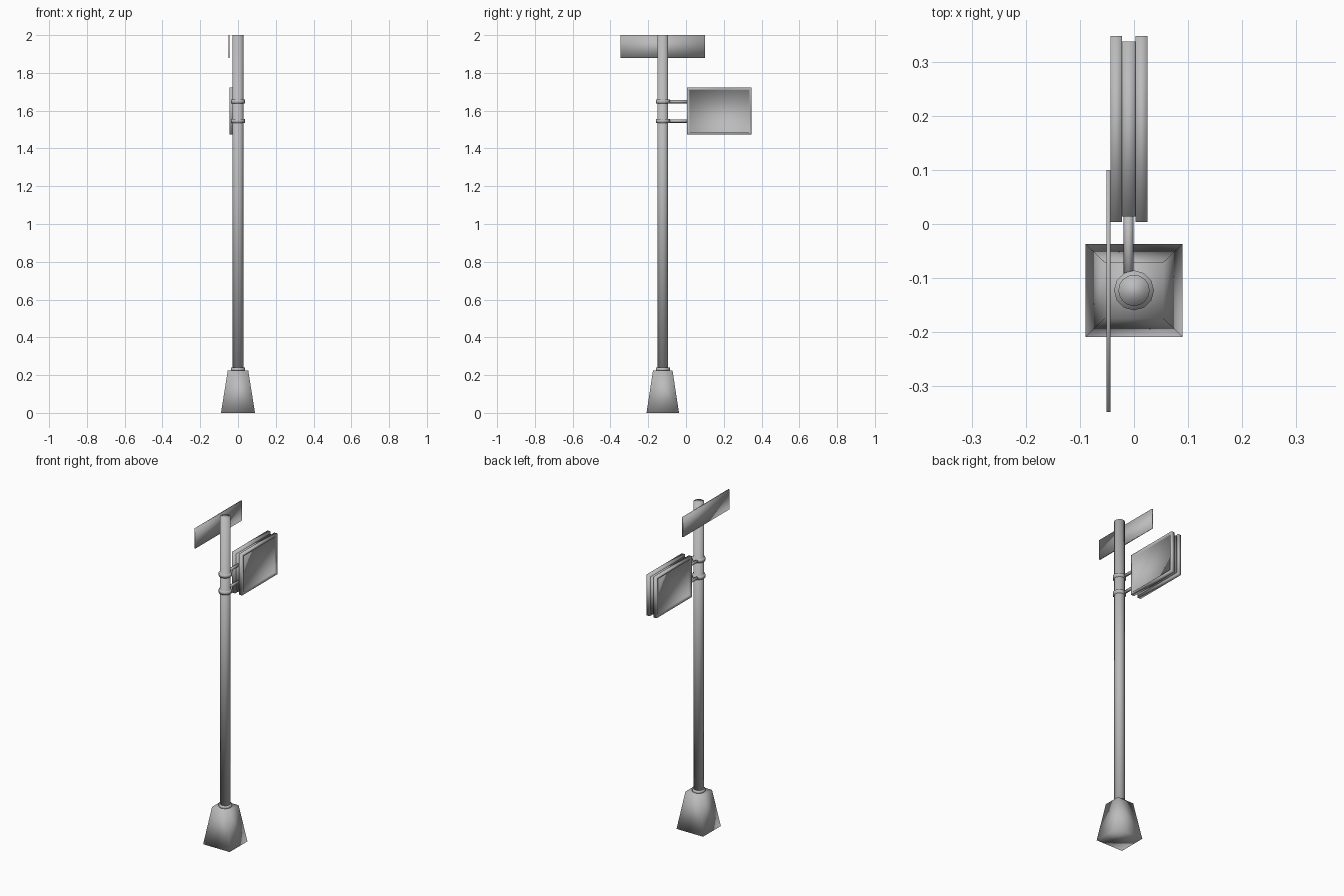
import bpy, bmesh
from mathutils import Matrix, Vector

cube = bpy.data.objects.get("Cube")
if cube:
    bpy.data.objects.remove(cube, do_unlink=True)

metal = bpy.data.materials.new("grey metal")
metal.use_nodes = True
GREY = (0.5, 0.5, 0.5, 1)
metal.diffuse_color = GREY
metal.node_tree.nodes["Principled BSDF"].inputs["Base Color"].default_value = GREY

POLE_Y = -0.123


def finish(name, bm):
    """Turn a bmesh into a smooth shaded grey object."""
    bmesh.ops.recalc_face_normals(bm, faces=bm.faces)
    for face in bm.faces:
        face.smooth = True
    mesh = bpy.data.meshes.new(name)
    bm.to_mesh(mesh)
    bm.free()
    mesh.materials.append(metal)
    obj = bpy.data.objects.new(name, mesh)
    bpy.context.collection.objects.link(obj)
    return obj


def box_mesh(low, high):
    low, high = Vector(low), Vector(high)
    bm = bmesh.new()
    matrix = Matrix.Translation((low + high) / 2) @ Matrix.Diagonal((*(high - low), 1))
    bmesh.ops.create_cube(bm, size=1, matrix=matrix)
    return bm


def tube(name, radius, start, end, sides):
    """Capped cylinder between two points."""
    start, end = Vector(start), Vector(end)
    axis = end - start
    turn = axis.to_track_quat('Z', 'Y').to_matrix().to_4x4()
    bm = bmesh.new()
    bmesh.ops.create_cone(bm, cap_ends=True, segments=sides, radius1=radius, radius2=radius,
                          depth=axis.length, matrix=Matrix.Translation((start + end) / 2) @ turn)
    return finish(name, bm)


# Tapered square foot
foot = box_mesh((-0.09, POLE_Y - 0.086, 0), (0.09, POLE_Y + 0.086, 0.225))
for v in foot.verts:
    if v.co.z > 0.1:
        v.co.x *= 0.6
        v.co.y = POLE_Y + (v.co.y - POLE_Y) * 0.6
finish("foot", foot)

# Pole and its collar
tube("pole", 0.029, (0, POLE_Y, 0.2), (0, POLE_Y, 2), 16)
tube("foot_collar", 0.037, (0, POLE_Y, 0.22), (0, POLE_Y, 0.24), 12)

# Clamps and arms that hold the display
for label, z in (("upper", 1.648), ("lower", 1.545)):
    tube(label + "_clamp", 0.037, (0, POLE_Y, z - 0.01), (0, POLE_Y, z + 0.01), 12)
    tube(label + "_arm", 0.009, (-0.01, POLE_Y + 0.02, z), (-0.01, 0.03, z), 8)

# Two framed display panels, back to back, with a recessed screen
for label, x0, x1, side in (("right", -0.044, -0.022, -1), ("left", 0.003, 0.025, 1)):
    bm = box_mesh((x0, 0.004, 1.474), (x1, 0.348, 1.723))
    screen = [f for f in bm.faces if f.normal.x * side > 0.9]
    bmesh.ops.inset_region(bm, faces=screen, thickness=0.017)
    bmesh.ops.inset_region(bm, faces=screen, thickness=0.003, depth=-0.01)
    finish(label + "_display_panel", bm)

# Core joining the two panels
finish("display_core", box_mesh((-0.023, 0.014, 1.485), (0.004, 0.338, 1.712)))

# Thin name plate beside the top of the pole
finish("top_plate", box_mesh((-0.051, -0.348, 1.878), (-0.044, 0.1, 2)))
